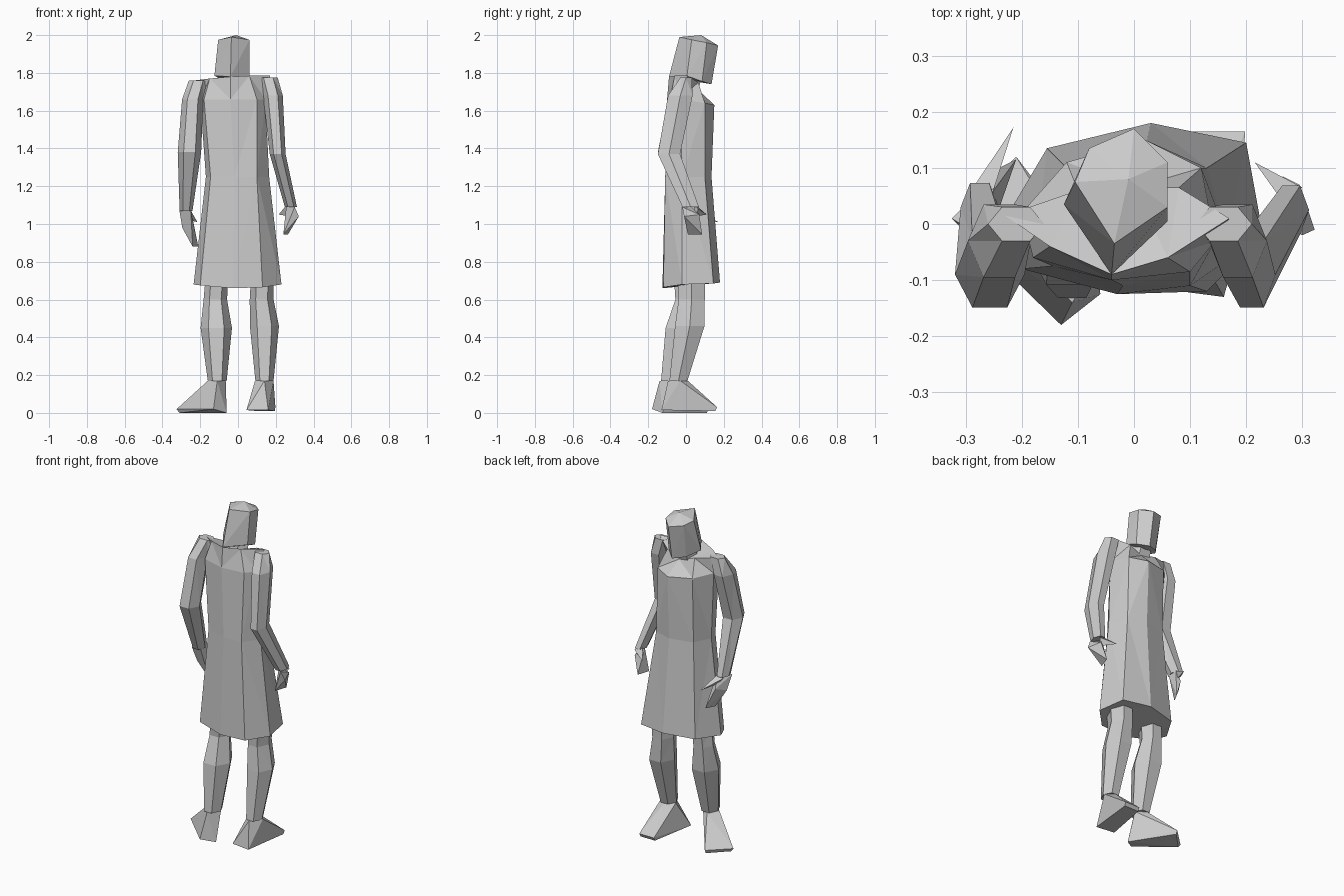
import bpy, bmesh, math


def finish(bm, name):
    bmesh.ops.recalc_face_normals(bm, faces=bm.faces)
    me = bpy.data.meshes.new(name)
    bm.to_mesh(me)
    bm.free()
    ob = bpy.data.objects.new(name, me)
    bpy.context.collection.objects.link(ob)
    return ob


def loft(name, rings):
    """Skin a stack of equal-length point rings and cap both ends."""
    bm = bmesh.new()
    loops = [[bm.verts.new(p) for p in r] for r in rings]
    n = len(loops[0])
    for a, b in zip(loops, loops[1:]):
        for i in range(n):
            j = (i + 1) % n
            bm.faces.new((a[i], a[j], b[j], b[i]))
    bm.faces.new(loops[0])
    bm.faces.new(loops[-1])
    bmesh.ops.triangulate(bm, faces=[f for f in bm.faces if len(f.verts) > 3])
    return finish(bm, name)


def limb(name, sections, sides=6):
    """Tapered limb through (x, y, z, rx, ry) sections."""
    turn = [2 * math.pi * i / sides for i in range(sides)]
    return loft(name, [[(x + rx * math.cos(t), y + ry * math.sin(t), z) for t in turn]
                       for x, y, z, rx, ry in sections])


def hull(name, pts):
    bm = bmesh.new()
    for p in pts:
        bm.verts.new(p)
    res = bmesh.ops.convex_hull(bm, input=bm.verts)
    loose = [v for v in bm.verts if not v.link_faces]
    bmesh.ops.delete(bm, geom=loose, context='VERTS')
    return finish(bm, name)


# Coat: hem, waist, chest and shoulder line, each going round from the chest side
hem = [(.03, .18, .69), (-.155, .135, .685), (-.235, 0, .68), (-.2, -.08, .675),
       (-.03, -.125, .66), (.13, -.12, .665), (.23, -.02, .68), (.2, .145, .685)]
waist = [(.02, .135, 1.25), (-.12, .1, 1.25), (-.17, 0, 1.25), (-.145, -.075, 1.25),
         (-.02, -.11, 1.25), (.1, -.11, 1.25), (.165, -.02, 1.25), (.13, .1, 1.25)]
chest = [(.02, .15, 1.63), (-.12, .11, 1.64), (-.2, .02, 1.66), (-.18, -.06, 1.66),
         (-.04, -.1, 1.66), (.1, -.085, 1.66), (.145, -.03, 1.66), (.12, .1, 1.64)]
shoulders = [(0, .065, 1.71), (-.1, .06, 1.74), (-.23, .015, 1.76), (-.15, -.04, 1.77),
             (-.04, -.09, 1.78), (.06, -.06, 1.785), (.17, .01, 1.785), (.08, .065, 1.75)]
loft("coat", [hem, waist, chest, shoulders])

# Neck and head
limb("neck", [(-.02, .01, 1.7, .075, .06), (-.02, .04, 1.81, .065, .06)])
hull("head", [(-.04, -.09, 1.78), (-.125, .035, 1.785), (.06, .005, 1.785),
              (-.07, .1, 1.755), (.055, .085, 1.755), (0, .135, 1.74),
              (-.035, -.035, 1.99), (-.105, .075, 1.975), (.06, .03, 1.975),
              (-.08, .135, 1.96), (.06, .11, 1.96), (0, .17, 1.945), (-.01, .08, 2.0),
              (0, .15, 1.83)])

# Arms
limb("left_arm", [(-.21, 0, 1.76, .05, .035), (-.24, -.03, 1.66, .056, .075),
                  (-.257, -.09, 1.38, .062, .068), (-.275, .03, 1.07, .034, .05)])
limb("right_arm", [(.16, .0, 1.775, .05, .035), (.185, -.03, 1.68, .052, .075),
                   (.21, -.09, 1.37, .042, .068), (.28, .025, 1.09, .032, .05)])

# Hands
hull("left_hand", [(-.31, 0, 1.07), (-.25, .06, 1.08), (-.25, 0, 1.07), (-.295, .03, .98),
                   (-.26, .09, 1.0), (-.24, .06, .88), (-.21, .115, .88)])
hull("left_thumb", [(-.26, .03, 1.09), (-.29, .06, 1.06), (-.255, .06, 1.02),
                    (-.215, .172, 1.01)])
hull("right_hand", [(.322, -.01, 1.04), (.295, .07, 1.05), (.255, .03, 1.09), (.3, -.02, 1.09),
                    (.285, 0, 1.05), (.24, .01, .945), (.265, .085, .945)])
hull("right_thumb", [(.265, .04, 1.11), (.3, .065, 1.08), (.28, .05, 1.04),
                     (.215, .11, 1.05)])

# Legs
limb("left_leg", [(-.11, .0, .74, .06, .075), (-.12, 0, .6, .062, .065),
                  (-.115, -.03, .45, .083, .09), (-.11, -.08, .17, .05, .06)])
limb("right_leg", [(.13, .03, .74, .06, .085), (.125, .03, .6, .063, .08),
                   (.14, .02, .46, .077, .09), (.14, -.04, .17, .048, .055)])

# Feet: ankle ring running down into a heel and a wedge toe
hull("left_foot", [(-.16, -.09, .17), (-.12, -.03, .17), (-.065, -.07, .17), (-.11, -.14, .17),
                   (-.13, -.18, .02), (-.06, -.125, 0),
                   (-.325, .01, .02), (-.21, .12, .02), (-.31, .01, 0), (-.21, .11, 0)])
hull("right_foot", [(.09, -.03, .17), (.14, .01, .17), (.188, -.03, .17), (.14, -.095, .17),
                    (.045, -.115, .015), (.16, -.13, .015),
                    (.1, .165, .03), (.198, .165, .03), (.1, .155, .01), (.195, .155, .01)])
